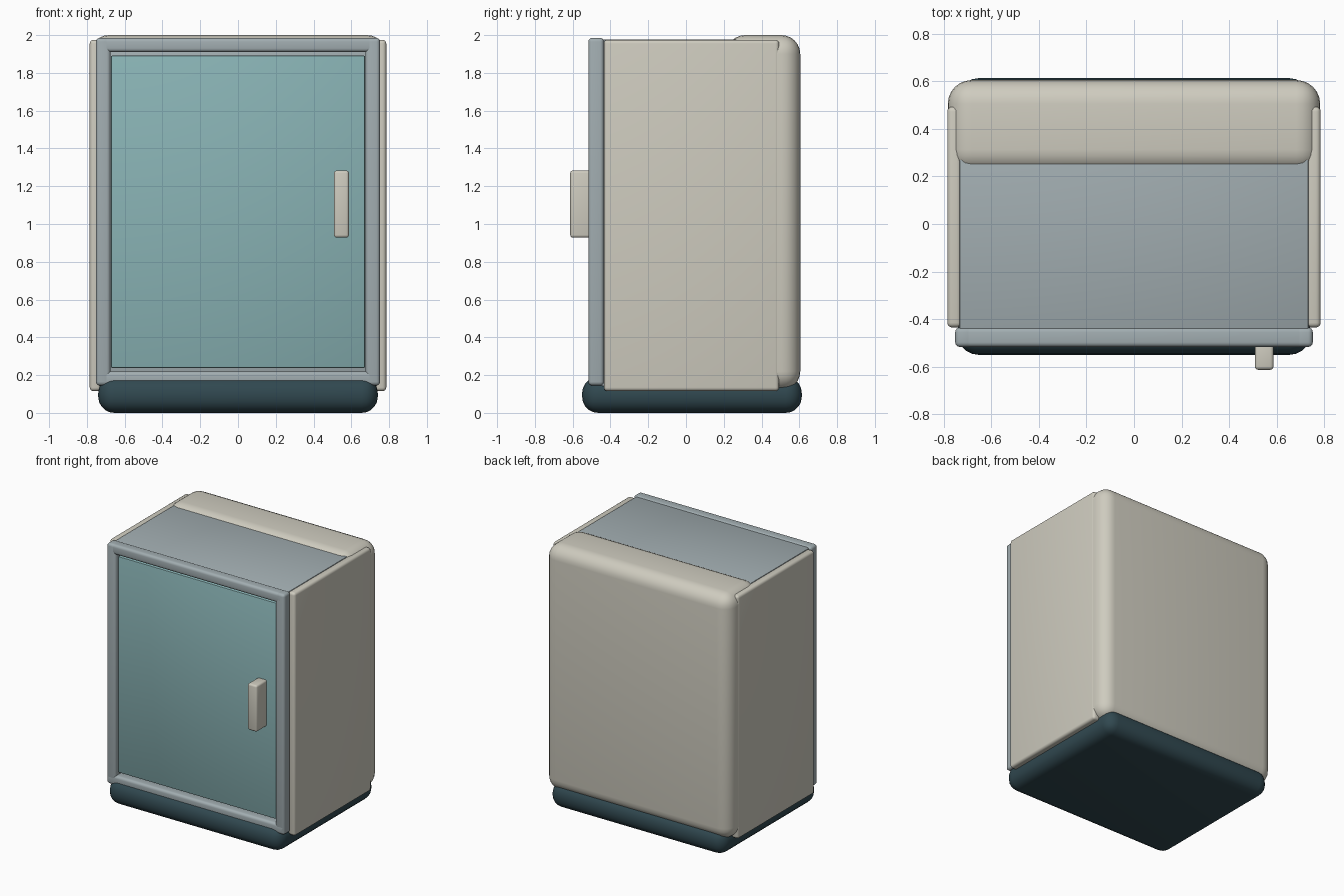
import bpy

if "Cube" in bpy.data.objects:
    bpy.data.objects.remove(bpy.data.objects["Cube"])


def material(name, rgb):
    m = bpy.data.materials.new(name)
    m.diffuse_color = (*rgb, 1)
    m.use_nodes = True
    m.node_tree.nodes["Principled BSDF"].inputs["Base Color"].default_value = m.diffuse_color
    return m


CREAM = material("cream", (0.62, 0.60, 0.52))
STEEL = material("blue_grey", (0.36, 0.42, 0.44))
TEAL = material("teal", (0.25, 0.45, 0.46))
DARK = material("dark_teal", (0.03, 0.065, 0.08))


def box(name, x, y, z, mat, bevel=0.0, segments=4):
    """Rounded box given its (min, max) range on each axis."""
    ranges = (x, y, z)
    bpy.ops.mesh.primitive_cube_add(size=1, location=[(a + b) / 2 for a, b in ranges])
    ob = bpy.context.object
    ob.name = name
    ob.scale = [b - a for a, b in ranges]
    bpy.ops.object.transform_apply(location=False, rotation=False, scale=True)
    ob.data.materials.append(mat)
    if bevel:
        mod = ob.modifiers.new("rounding", 'BEVEL')
        mod.width = bevel
        mod.segments = segments
        bpy.ops.object.modifier_apply(modifier=mod.name)
    bpy.ops.object.shade_smooth_by_angle()
    return ob


# Plinth, cabinet core and thick rounded back shell
box("base", (-0.74, 0.74), (-0.55, 0.613), (0, 0.19), DARK, 0.085, 5)
box("cabinet_core", (-0.735, 0.735), (-0.45, 0.45), (0.14, 1.978), STEEL, 0.01, 2)
box("back_shell", (-0.783, 0.783), (0.213, 0.605), (0.12, 2.0), CREAM, 0.1, 6)

# Side panels and upright frame bars
for side, s in (("left", -1), ("right", 1)):
    box(side + "_panel", sorted((s * 0.725, s * 0.785)), (-0.435, 0.493),
        (0.115, 1.975), CREAM, 0.02, 4)
    box(side + "_frame_bar", sorted((s * 0.675, s * 0.752)), (-0.517, -0.435),
        (0.145, 1.985), STEEL, 0.02, 4)

# Horizontal frame bars
for name, z in (("top", (1.91, 1.985)), ("bottom", (0.145, 0.22))):
    box(name + "_frame_bar", (-0.752, 0.752), (-0.517, -0.435), z, STEEL, 0.02, 4)

# Recessed door and its handle
box("door", (-0.673, 0.673), (-0.49, -0.44), (0.238, 1.892), TEAL, 0.008, 2)
box("handle", (0.508, 0.587), (-0.613, -0.48), (0.928, 1.283), CREAM, 0.014, 3)
